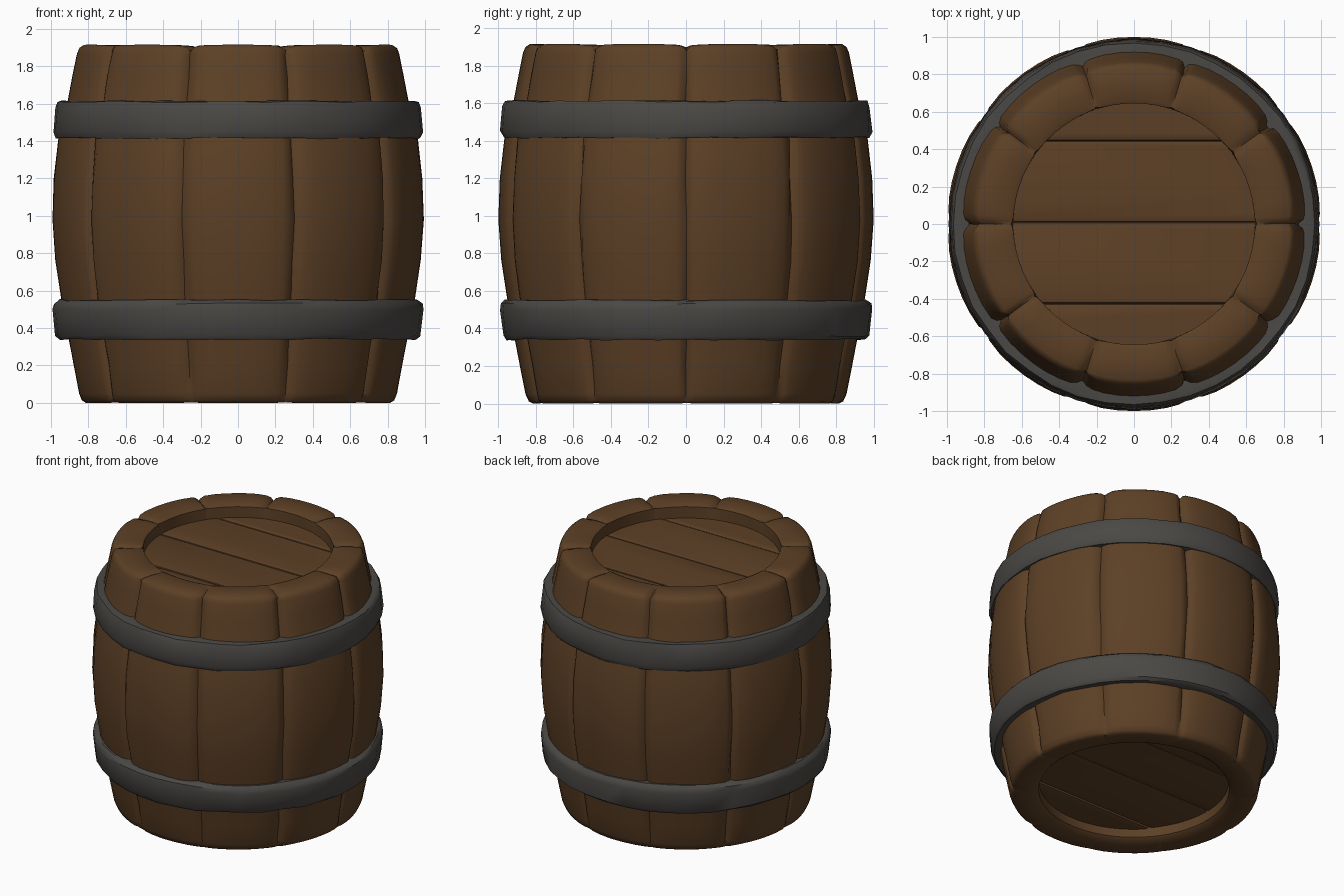
import bpy, bmesh, math, random

if "Cube" in bpy.data.objects:
    bpy.data.objects.remove(bpy.data.objects["Cube"])

random.seed(4)


def material(name, rgb):
    m = bpy.data.materials.new(name)
    m.diffuse_color = (*rgb, 1)
    m.use_nodes = True
    m.node_tree.nodes["Principled BSDF"].inputs["Base Color"].default_value = m.diffuse_color
    return m


wood = material("brown wood", (0.108, 0.051, 0.019))
iron = material("grey iron", (0.070, 0.066, 0.060))


def finish(bm, name, mat, angle):
    bmesh.ops.recalc_face_normals(bm, faces=bm.faces)
    me = bpy.data.meshes.new(name)
    bm.to_mesh(me)
    bm.free()
    me.materials.append(mat)
    ob = bpy.data.objects.new(name, me)
    bpy.context.collection.objects.link(ob)
    bpy.ops.object.select_all(action='DESELECT')
    ob.select_set(True)
    bpy.context.view_layer.objects.active = ob
    bpy.ops.object.shade_smooth_by_angle(angle=math.radians(angle))
    return ob


def skin(bm, columns, closed_profile):
    """Join neighbouring vertex columns around the axis with quads."""
    n = len(columns[0])
    for i, a in enumerate(columns):
        b = columns[(i + 1) % len(columns)]
        for j in range(n if closed_profile else n - 1):
            k = (j + 1) % n
            bm.faces.new((a[j], b[j], b[k], a[k]))


# Staves: one turned profile (radius, height, groove strength), ten V grooves
PROFILE = [(0.645, 0.12, 0), (0.65, 0.03, 0), (0.68, 0.008, 0), (0.815, 0.0, 0.1),
           (0.838, 0.012, 0.4), (0.855, 0.05, 0.7), (0.885, 0.2, 1), (0.91, 0.33, 1),
           (0.932, 0.44, 1), (0.953, 0.56, 1), (0.984, 0.76, 1), (1.0, 0.98, 1),
           (0.992, 1.2, 1), (0.968, 1.41, 1), (0.942, 1.52, 1), (0.917, 1.62, 1),
           (0.892, 1.75, 1), (0.868, 1.87, 1), (0.855, 1.9, 1), (0.832, 1.915, 0.9),
           (0.74, 1.914, 0.6), (0.665, 1.91, 0.5), (0.645, 1.9, 0.3), (0.645, 1.79, 0)]
STAVES = 10


def build_staves():
    bm = bmesh.new()
    columns = []
    for s in range(STAVES):
        width = random.uniform(0.8, 1.3)
        for deg, depth in ((-13, 0), (-8, 0.001), (-3.2, 0.006), (-1.3, 0.018), (0, 0.042),
                           (1.3, 0.018), (3.2, 0.006), (8, 0.001), (13, 0), (18, 0)):
            col = []
            for j, (r, z, g) in enumerate(PROFILE):
                r0, z0, _ = PROFILE[max(j - 1, 0)]
                r1, z1, _ = PROFILE[min(j + 1, len(PROFILE) - 1)]
                length = math.hypot(r1 - r0, z1 - z0)
                nr, nz = (z1 - z0) / length, (r0 - r1) / length
                d = depth * g * random.uniform(0.75, 1.15)
                near = width if abs(deg) < 5 else 1
                wobble = random.uniform(-0.25, 0.25) * g if abs(deg) < 5 else 0
                a = math.radians(s * 360 / STAVES + deg * near + wobble)
                rr, zz = r - nr * d, z - nz * d
                col.append(bm.verts.new((rr * math.cos(a), rr * math.sin(a), zz)))
            columns.append(col)
    skin(bm, columns, False)
    finish(bm, "staves", wood, 50)


# Iron hoops with slightly hammered edges
def build_hoop(name, section):
    bm = bmesh.new()
    columns, n = [], 40
    for i in range(n):
        a = 2 * math.pi * i / n
        col = []
        for r, z in section:
            r += random.uniform(-0.004, 0.004)
            z += random.uniform(-0.005, 0.005)
            col.append(bm.verts.new((r * math.cos(a), r * math.sin(a), z)))
        columns.append(col)
    skin(bm, columns, True)
    finish(bm, name, iron, 40)


# Lid planks: slices of a disc with bevelled edges that form the seams
def build_planks(prefix, z_face, z_back):
    radius, cuts = 0.665, (-0.665, -0.425, 0.01, 0.445, 0.665)
    for k in range(4):
        y0, y1 = cuts[k], cuts[k + 1]
        a0, a1 = math.asin(y0 / radius), math.asin(y1 / radius)
        right = [a0 + (a1 - a0) * i / 10 for i in range(11)]
        pts = [(radius * math.cos(a), radius * math.sin(a)) for a in right]
        pts += [(-x, y) for x, y in reversed(pts) if x > 1e-4]
        bm = bmesh.new()
        face = bm.faces.new([bm.verts.new((x, y, z_back)) for x, y in pts])
        lift = random.uniform(-0.005, 0.005)
        out = bmesh.ops.extrude_face_region(bm, geom=[face])["geom"]
        for v in out:
            if isinstance(v, bmesh.types.BMVert):
                v.co.z = z_face + lift
        # bevel only the long straight seam edges on the visible side
        seams = [e for e in bm.edges
                 if all(abs(v.co.z - z_face - lift) < 1e-5 for v in e.verts)
                 and abs(e.verts[0].co.y - e.verts[1].co.y) < 1e-4
                 and e.calc_length() > 0.2]
        if seams:
            bmesh.ops.bevel(bm, geom=seams, offset=0.016, segments=2,
                            profile=0.5, affect='EDGES')
        finish(bm, f"{prefix}_plank_{k + 1}", wood, 40)


build_staves()
build_hoop("lower_hoop", [(0.90, 0.345), (0.955, 0.34), (0.975, 0.36), (0.992, 0.50),
                          (0.985, 0.53), (0.965, 0.55), (0.90, 0.55)])
build_hoop("upper_hoop", [(0.90, 1.415), (0.972, 1.415), (0.99, 1.45), (0.978, 1.58),
                          (0.966, 1.61), (0.945, 1.612), (0.88, 1.612)])
build_planks("top_lid", 1.815, 1.75)
build_planks("bottom_lid", 0.095, 0.16)
